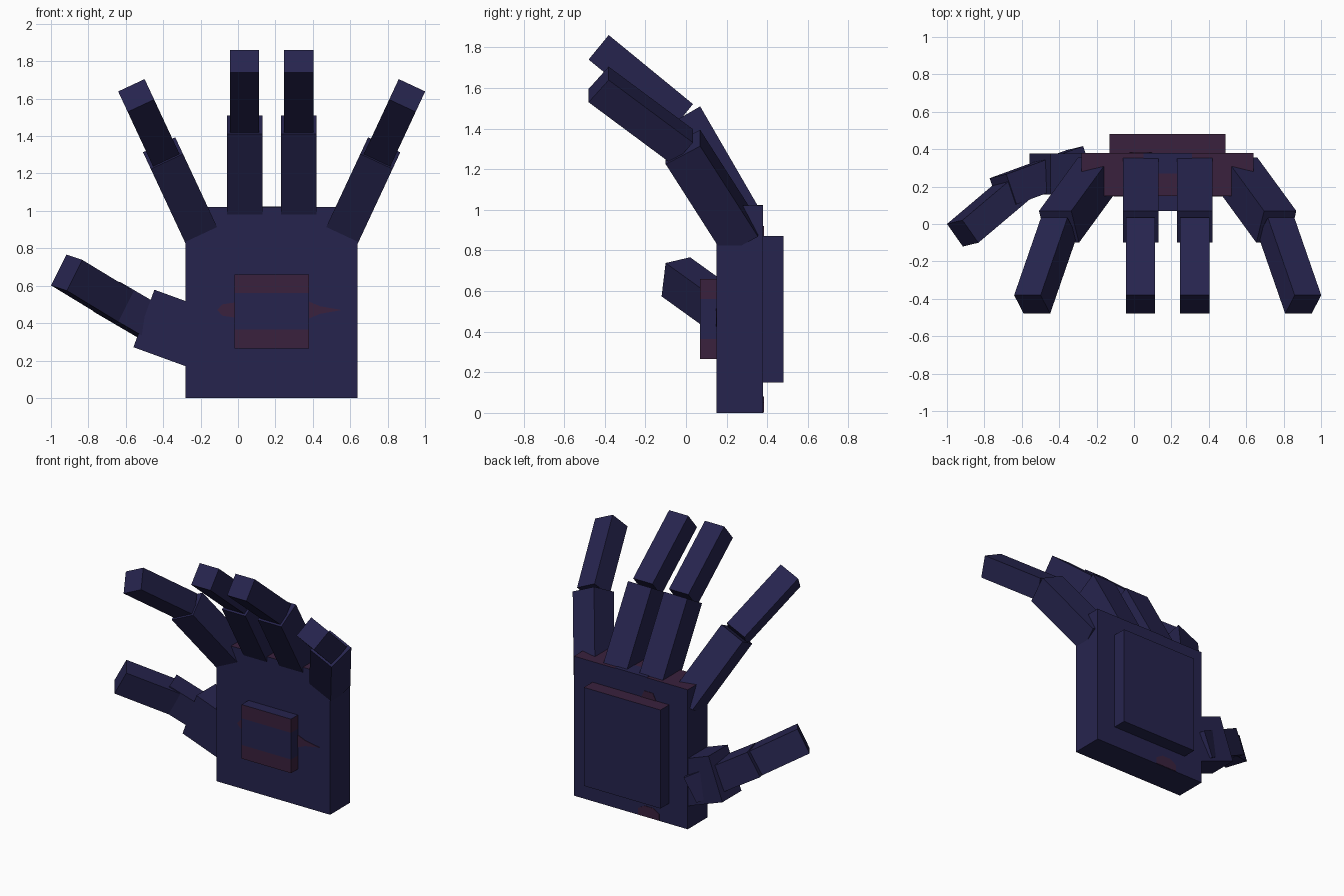
import bpy, bmesh
from math import radians, sin, cos
from mathutils import Vector, Matrix

cube = bpy.data.objects.get("Cube")
if cube:
    bpy.data.objects.remove(cube, do_unlink=True)


def make_material(name, rgb):
    mat = bpy.data.materials.new(name)
    mat.use_nodes = True
    color = (*rgb, 1)
    mat.diffuse_color = color
    bsdf = mat.node_tree.nodes["Principled BSDF"]
    bsdf.inputs["Base Color"].default_value = color
    bsdf.inputs["Roughness"].default_value = 0.9
    return mat


NAVY = make_material("navy", (0.0194, 0.0176, 0.076))
MAROON = make_material("maroon", (0.042, 0.0155, 0.047))


def add_object(name, bm, *mats):
    mesh = bpy.data.meshes.new(name)
    bmesh.ops.recalc_face_normals(bm, faces=bm.faces)
    bm.to_mesh(mesh)
    bm.free()
    for mat in mats:
        mesh.materials.append(mat)
    obj = bpy.data.objects.new(name, mesh)
    bpy.context.collection.objects.link(obj)
    return obj


def box_bmesh(low, high):
    low, high = Vector(low), Vector(high)
    bm = bmesh.new()
    bmesh.ops.create_cube(bm, size=1, matrix=Matrix.Translation((low + high) / 2)
                          @ Matrix.Diagonal((*(high - low), 1)))
    return bm


def segment(name, start, end, width, depth, side):
    """Square bar between two points; width runs along the side direction."""
    start, end = Vector(start), Vector(end)
    axis = (end - start).normalized()
    side = Vector(side)
    side = (side - axis * side.dot(axis)).normalized()
    frame = Matrix((side, axis.cross(side), axis)).transposed().to_4x4()
    bm = bmesh.new()
    bmesh.ops.create_cube(bm, size=1, matrix=Matrix.Translation((start + end) / 2) @ frame
                          @ Matrix.Diagonal((width, depth, (end - start).length, 1)))
    return add_object(name, bm, NAVY)


# Palm with a maroon upper face
CX = 0.18
bm = box_bmesh((-0.28, 0.15, 0), (0.64, 0.38, 1.02))
bm.normal_update()
for face in bm.faces:
    face.material_index = int(face.normal.z > 0.5)
add_object("palm", bm, NAVY, MAROON)
add_object("palm_top_patch", box_bmesh((0.05, 0.27, 1.018), (0.31, 0.38, 1.023)), NAVY)

# Plate on the back of the hand, also with a maroon upper face
bm = box_bmesh((-0.13, 0.37, 0.15), (0.49, 0.48, 0.87))
bm.normal_update()
for face in bm.faces:
    face.material_index = int(face.normal.z > 0.5)
add_object("back_plate", bm, NAVY, MAROON)

# Raised palm pad, cut into bands coloured by height
bm = box_bmesh((-0.02, 0.07, 0.265), (0.38, 0.16, 0.66))
for height in (0.365, 0.56):
    bmesh.ops.bisect_plane(bm, geom=bm.verts[:] + bm.edges[:] + bm.faces[:],
                           plane_co=(0, 0, height), plane_no=(0, 0, 1))
bm.normal_update()
for face in bm.faces:
    z = face.calc_center_median().z
    face.material_index = int(abs(face.normal.z) < 0.5 and not 0.365 < z < 0.56)
add_object("palm_pad", bm, NAVY, MAROON)


def painted_shape(name, outline, y, thickness=0.005):
    """Thin maroon plate with an outline in x and z."""
    bm = bmesh.new()
    face = bm.faces.new([bm.verts.new((x, y, z)) for x, z in outline])
    new = bmesh.ops.extrude_face_region(bm, geom=[face])["geom"]
    bmesh.ops.translate(bm, vec=(0, thickness, 0),
                        verts=[v for v in new if isinstance(v, bmesh.types.BMVert)])
    add_object(name, bm, MAROON)


upper = [(-0.11, 0.47), (-0.085, 0.5), (-0.02, 0.51), (0.38, 0.515), (0.44, 0.49), (0.555, 0.47)]
lower = [(x, 0.94 - z) for x, z in reversed(upper[1:-1])]
painted_shape("palm_mark", upper + lower, 0.147)
painted_shape("back_mark_bottom",
              [(-0.05, 0.002), (0.12, 0.002), (0.12, 0.05), (0.07, 0.08), (0, 0.08), (-0.05, 0.05)], 0.378)
painted_shape("back_mark_top", [(-0.03, 0.86), (0.1, 0.86), (0.07, 0.92), (0, 0.92)], 0.378)

# Fingers: one bent profile, fanned out sideways and mirrored about the palm centre
for side, hand_side in ((-1, "right"), (1, "left")):
    for name, offset, base_z, splay in (("inner", 0.145, 0.968, 0), ("outer", 0.373, 0.863, 25)):
        a = radians(splay)
        along = Vector((side * sin(a), 0, cos(a)))
        across = Vector((cos(a), 0, -side * sin(a)))
        root = Vector((CX + side * offset, 0, base_z))
        base, knuckle, tip = [root + along * h + Vector((0, y, 0))
                              for y, h in ((0.27, 0), (-0.015, 0.492), (-0.43, 0.832))]
        segment(f"{hand_side}_{name}_finger_lower", base, knuckle, 0.19, 0.196, across)
        segment(f"{hand_side}_{name}_finger_upper", knuckle, tip, 0.156, 0.156, across)

# Thumb: wide root, then two bars curling forward
thumb_side = (0.085, 0.02, 0.17)
segment("thumb_root", (-0.127, 0.268, 0.288), (-0.503, 0.268, 0.425), 0.327, 0.22, (0.34, 0, 0.94))
segment("thumb_lower", (-0.29, 0.325, 0.3), (-0.7, 0.175, 0.54), 0.19, 0.17, thumb_side)
segment("thumb_upper", (-0.62, 0.20, 0.49), (-0.916, -0.05, 0.67), 0.185, 0.15, thumb_side)
